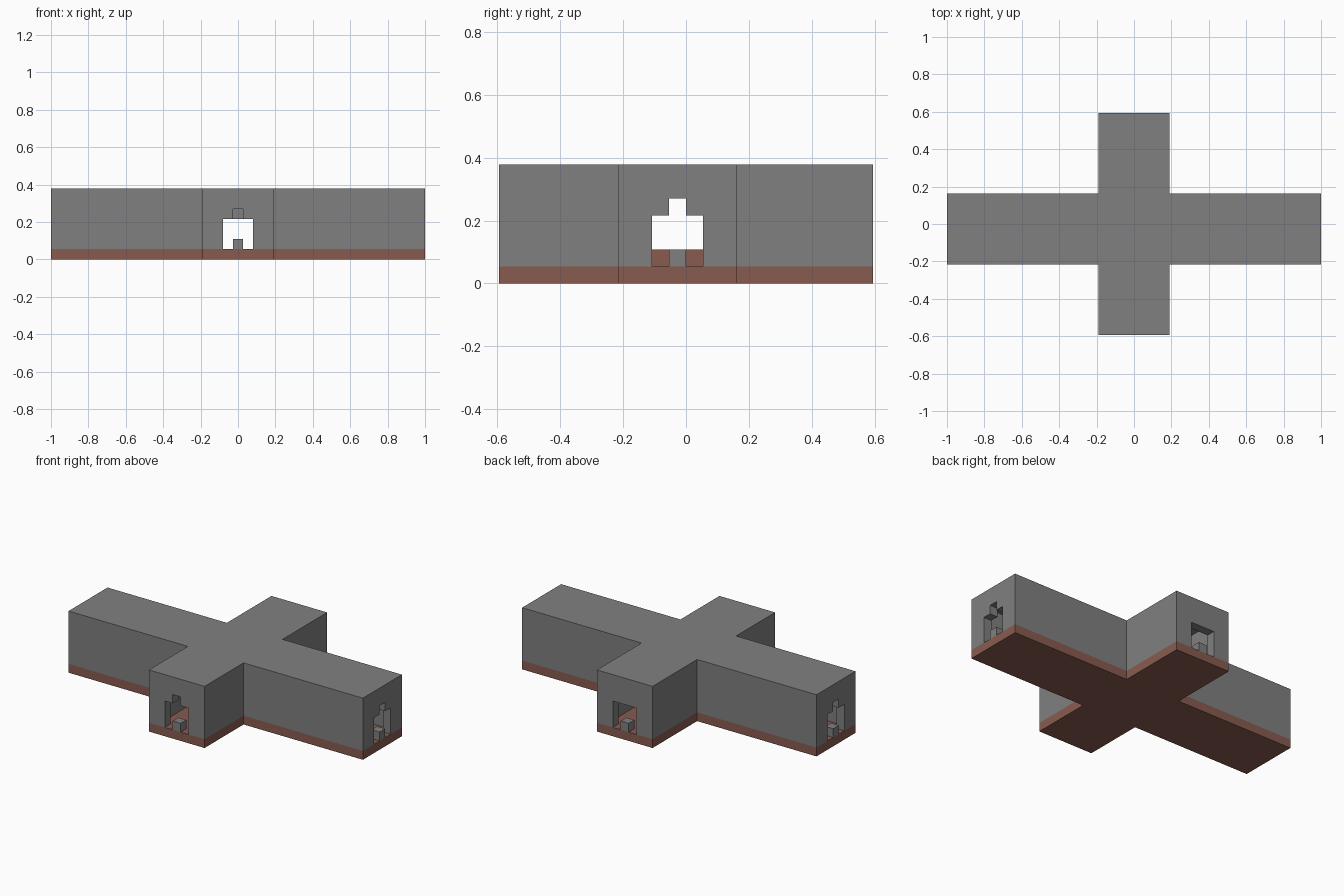
import bpy, bmesh
from mathutils import Matrix, Vector

cube = bpy.data.objects.get("Cube")
if cube:
    bpy.data.objects.remove(cube, do_unlink=True)

U = 2 / 37  # one building block


def material(name, rgb):
    m = bpy.data.materials.new(name)
    m.use_nodes = True
    color = (*rgb, 1)
    m.diffuse_color = color
    m.node_tree.nodes["Principled BSDF"].inputs["Base Color"].default_value = color
    return m


stone = material("grey_stone", (0.216, 0.216, 0.216))
clay = material("brown_clay", (0.25, 0.105, 0.08))


def prism(name, points, height, mat, matrix=Matrix()):
    """Extrude a flat outline upwards, then place it; lengths in blocks."""
    bm = bmesh.new()
    face = bm.faces.new([bm.verts.new((x, y, 0)) for x, y in points])
    top = bmesh.ops.extrude_face_region(bm, geom=[face])["geom"]
    verts = [v for v in top if isinstance(v, bmesh.types.BMVert)]
    bmesh.ops.translate(bm, verts=verts, vec=(0, 0, height))
    bm.transform(Matrix.Scale(U, 4) @ matrix)
    bmesh.ops.recalc_face_normals(bm, faces=bm.faces)
    mesh = bpy.data.meshes.new(name)
    bm.to_mesh(mesh)
    bm.free()
    mesh.materials.append(mat)
    obj = bpy.data.objects.new(name, mesh)
    bpy.context.collection.objects.link(obj)
    return obj


def box(name, x0, x1, y0, y1, z0, z1, mat):
    outline = [(x0, y0), (x1, y0), (x1, y1), (x0, y1)]
    return prism(name, outline, z1 - z0, mat, Matrix.Translation((0, 0, z0)))


def cross(inset):
    """Plan of the two crossing halls, moved inwards by the inset."""
    a, b, w = 18.5 - inset, 11 - inset, 3.5 - inset
    lo, hi = -4 + inset, 3 - inset
    right = [(w, -b), (w, lo), (a, lo), (a, hi), (w, hi), (w, b)]
    return right + [(-x, y) for x, y in reversed(right)]


def cut(target, cutter):
    cutter.hide_render = True
    mod = target.modifiers.new("opening", "BOOLEAN")
    mod.operation = "DIFFERENCE"
    mod.solver = "EXACT"
    mod.object = cutter
    bpy.context.view_layer.objects.active = target
    bpy.ops.object.modifier_apply(modifier=mod.name)
    bpy.data.objects.remove(cutter, do_unlink=True)


# Floor slab and hollow walls with a flat roof
prism("floor_slab", cross(0), 1, clay)
walls = prism("walls_and_roof", cross(0), 6, stone, Matrix.Translation((0, 0, 1)))
cut(walls, prism("hall_space", cross(1), 5.5, stone, Matrix.Translation((0, 0, 0.5))))

# Doorways: three are stepped at the top, the back one is plain
plain = [(-1.5, 0.5), (1.5, 0.5), (1.5, 4), (-1.5, 4)]
stepped = plain[:3] + [(0.5, 4), (0.5, 5), (-0.5, 5), (-0.5, 4)] + plain[3:]
doors = [
    ("front", (0, -11), (0, 1), stepped),
    ("back", (0, 11), (0, -1), plain),
    ("left", (18.5, -0.5), (-1, 0), stepped),
    ("right", (-18.5, -0.5), (1, 0), stepped),
]
for name, (x, y), inward, outline in doors:
    depth = Vector((*inward, 0))
    up = Vector((0, 0, 1))
    side = up.cross(depth)
    place = Matrix((side, up, depth)).transposed().to_4x4()
    place.translation = Vector((x, y, 0)) - depth * 0.5
    cut(walls, prism(name + "_opening", outline, 2, stone, place))
    # Single block standing in the doorway
    cx, cy = x + inward[0] / 2, y + inward[1] / 2
    box(name + "_door_block", cx - 0.5, cx + 0.5, cy - 0.5, cy + 0.5, 1, 2, stone)

# Low steps between the crossing and the long halls
for name, x in (("left", 3), ("right", -3)):
    box(name + "_hall_step", x - 0.5, x + 0.5, -3, 2, 1, 2, clay)
